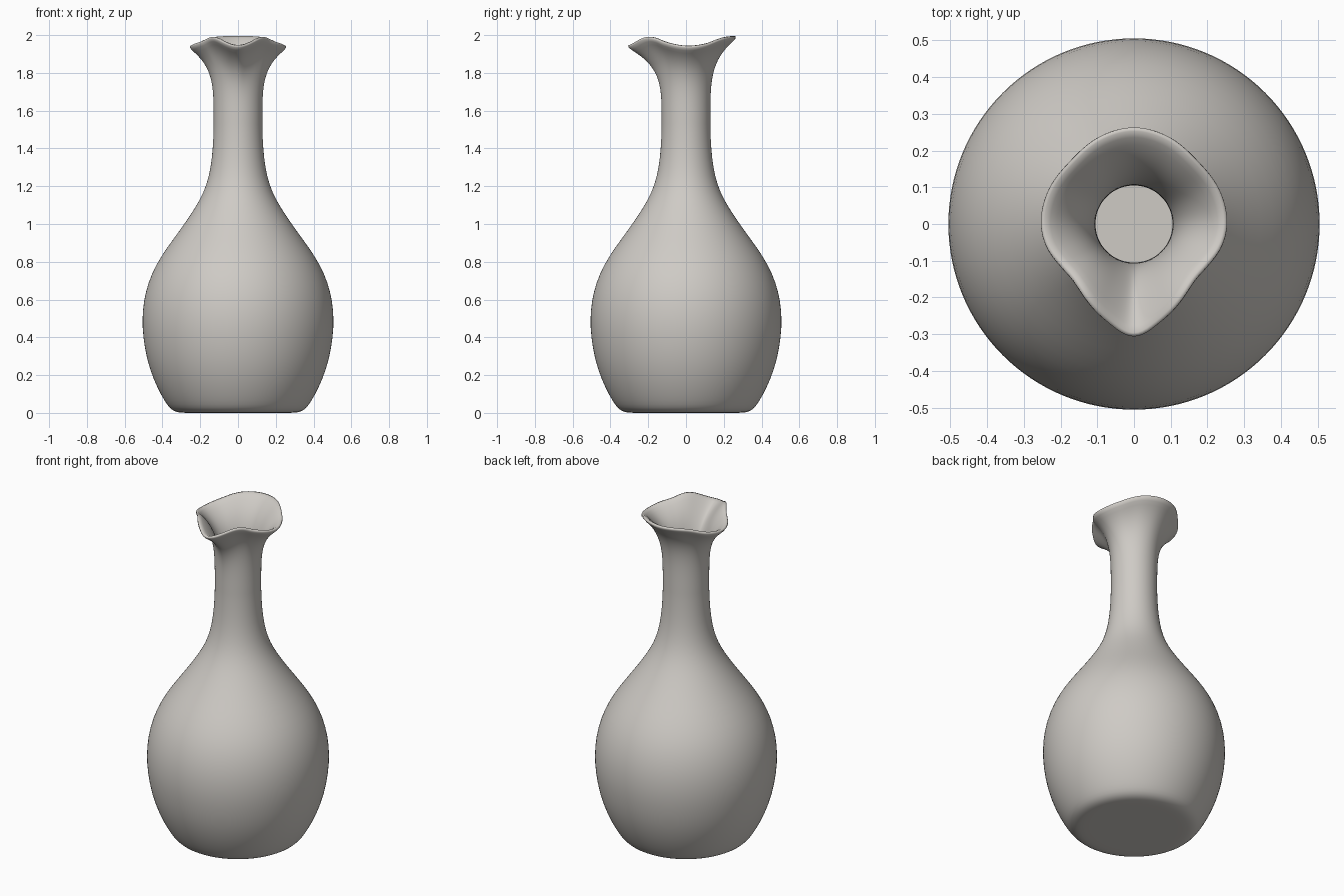
import bpy, bmesh, math

if "Cube" in bpy.data.objects:
    bpy.data.objects.remove(bpy.data.objects["Cube"])

SEGMENTS = 64
NECK_RADIUS, NECK_Z = 0.129, 1.5
LIP_RINGS = 14

# Body outline as (radius, height), from the base centre to the neck
BODY = [(0.1, 0), (0.2, 0), (0.28, 0), (0.32, 0.002), (0.352, 0.016), (0.375, 0.042),
        (0.405, 0.09), (0.445, 0.17), (0.483, 0.28), (0.503, 0.4), (0.508, 0.49),
        (0.501, 0.59), (0.476, 0.69), (0.437, 0.78), (0.38, 0.87), (0.313, 0.96),
        (0.25, 1.05), (0.2, 1.13), (0.165, 1.21), (0.144, 1.3), (0.133, 1.4)]

# Lip shape by angle from the spout in degrees
LIP_RADIUS = [(0, 0.317), (17, 0.283), (45, 0.236), (60, 0.24), (74, 0.255), (90, 0.263),
              (112, 0.26), (135, 0.253), (158, 0.265), (180, 0.273)]
LIP_HEIGHT = [(0, 1.935), (33, 1.984), (60, 1.957), (90, 1.934), (115, 1.945),
              (145, 1.979), (180, 1.986)]


def smooth_curve(table, x):
    """Cubic interpolation, mirrored at both ends of the table."""
    (a, va), (b, vb) = table[0], table[-1]
    pts = [(2 * a - table[1][0], table[1][1])] + table + [(2 * b - table[-2][0], table[-2][1])]
    for i in range(1, len(pts) - 2):
        p0, p1, p2, p3 = pts[i - 1:i + 3]
        if x <= p2[0]:
            break
    span = p2[0] - p1[0]
    t = (x - p1[0]) / span
    m1 = (p2[1] - p0[1]) / (p2[0] - p0[0]) * span
    m2 = (p3[1] - p1[1]) / (p3[0] - p1[0]) * span
    return ((2 * t**3 - 3 * t**2 + 1) * p1[1] + (t**3 - 2 * t**2 + t) * m1
            + (3 * t**2 - 2 * t**3) * p2[1] + (t**3 - t**2) * m2)


def column(angle):
    """Outline of the vase at one angle from the spout."""
    degrees = math.degrees(angle)
    degrees = min(degrees, 360 - degrees)
    radius, height = smooth_curve(LIP_RADIUS, degrees), smooth_curve(LIP_HEIGHT, degrees)
    points = list(BODY)
    for i in range(LIP_RINGS + 1):
        s = i / LIP_RINGS
        points.append((NECK_RADIUS + (radius - NECK_RADIUS) * s**4.6,
                       NECK_Z + (height - NECK_Z) * s))
    return points


# Outer skin of the vase, wound so that its normals point outwards
bm = bmesh.new()
columns = []
for k in range(SEGMENTS):
    a = 2 * math.pi * k / SEGMENTS
    columns.append([bm.verts.new((r * math.sin(a), -r * math.cos(a), z)) for r, z in column(a)])
centre = bm.verts.new((0, 0, 0))
for k in range(SEGMENTS):
    c, d = columns[k], columns[(k + 1) % SEGMENTS]
    bm.faces.new((centre, d[0], c[0]))
    for i in range(len(c) - 1):
        bm.faces.new((c[i], d[i], d[i + 1], c[i + 1]))
for face in bm.faces:
    face.smooth = True
mesh = bpy.data.meshes.new("vase")
bm.to_mesh(mesh)
bm.free()
vase = bpy.data.objects.new("vase", mesh)
bpy.context.collection.objects.link(vase)

# Glaze colour
glaze = bpy.data.materials.new("warm grey ceramic")
glaze.use_nodes = True
colour = (0.62, 0.595, 0.56, 1)
glaze.diffuse_color = colour
glaze.node_tree.nodes["Principled BSDF"].inputs["Base Color"].default_value = colour
mesh.materials.append(glaze)

# Wall thickness and rounded rim
wall = vase.modifiers.new("wall", "SOLIDIFY")
wall.thickness = 0.024
wall.offset = -1
rounding = vase.modifiers.new("rounding", "SUBSURF")
rounding.levels = rounding.render_levels = 1
